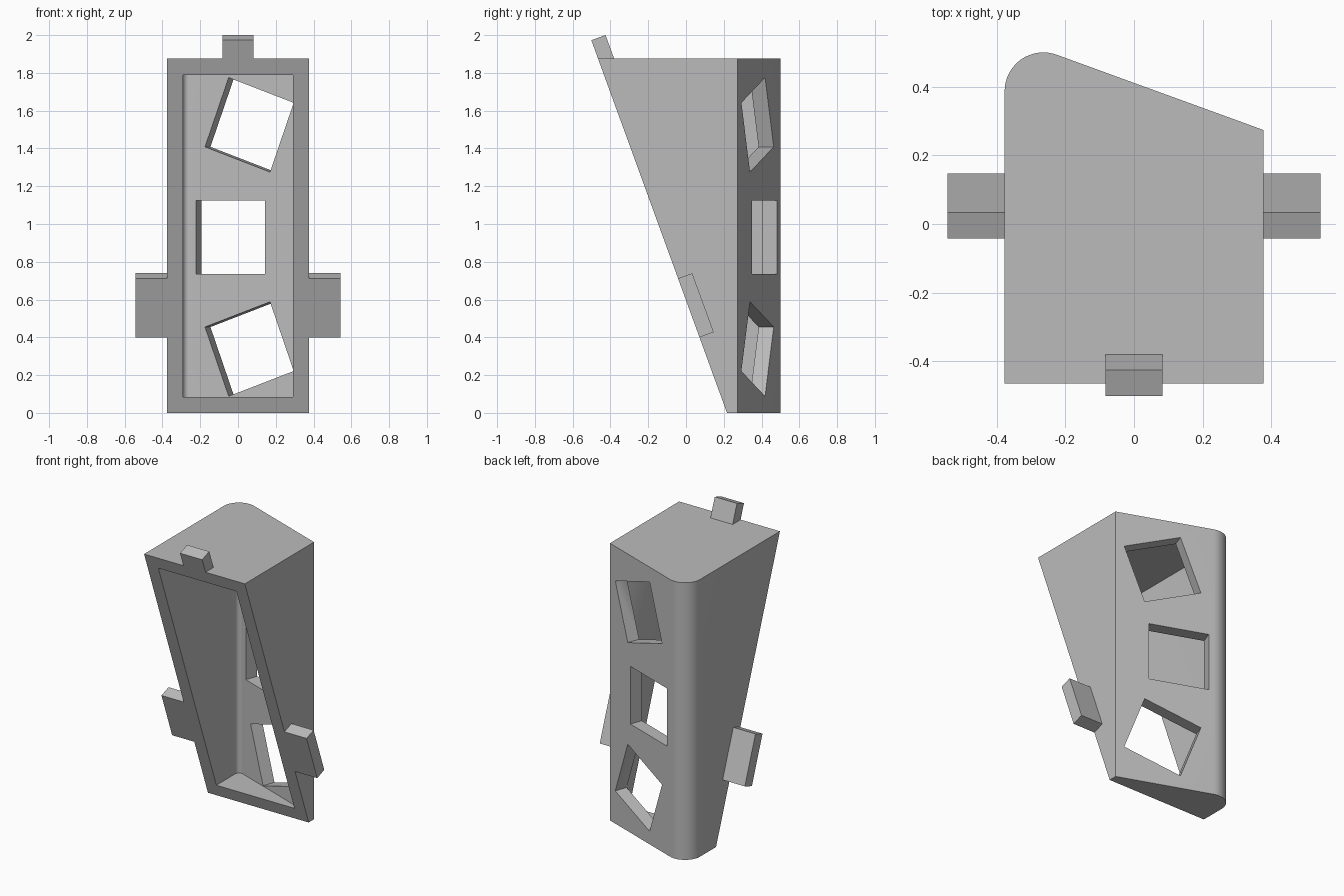
import bpy, bmesh, math
from math import sin, cos, tan, radians
from mathutils import Matrix, Vector

if "Cube" in bpy.data.objects:
    bpy.data.objects.remove(bpy.data.objects["Cube"], do_unlink=True)

TILT = radians(20)      # lean of the front plane and turn of the back wall
WALL = 0.085
HALF = 0.377            # half width of the body
TOP = 1.875
FOOT = 0.217            # y of the front plane at the floor

grey = bpy.data.materials.new("light grey")
grey.use_nodes = True
colour = (0.5, 0.5, 0.5, 1)
grey.diffuse_color = colour
grey.node_tree.nodes["Principled BSDF"].inputs["Base Color"].default_value = colour


def front_y(z):
    return FOOT - z * tan(TILT)


def loft(name, lower, upper):
    """Solid between two matching rings of points."""
    bm = bmesh.new()
    a = [bm.verts.new(p) for p in lower]
    b = [bm.verts.new(p) for p in upper]
    bm.faces.new(a)
    bm.faces.new(b)
    for i in range(len(a)):
        j = (i + 1) % len(a)
        bm.faces.new((a[i], a[j], b[j], b[i]))
    return finish(bm, name)


def finish(bm, name):
    bmesh.ops.recalc_face_normals(bm, faces=bm.faces)
    mesh = bpy.data.meshes.new(name)
    bm.to_mesh(mesh)
    bm.free()
    mesh.materials.append(grey)
    ob = bpy.data.objects.new(name, mesh)
    bpy.context.collection.objects.link(ob)
    return ob


def cut(target, cutter):
    bpy.context.view_layer.update()
    mod = target.modifiers.new("cut", 'BOOLEAN')
    mod.operation = 'DIFFERENCE'
    mod.solver = 'EXACT'
    mod.object = cutter
    bpy.context.view_layer.objects.active = target
    bpy.ops.object.modifier_apply(modifier=mod.name)


# Back outline: rounded right corner, then a wall turned by TILT
RADIUS = 0.113
CENTRE = Vector((-HALF + RADIUS, 0.5 - RADIUS))
NORMAL = Vector((sin(TILT), cos(TILT), 0))
TANGENT = CENTRE + RADIUS * NORMAL.xy


def back_y(x):
    return TANGENT.y - (x - TANGENT.x) * tan(TILT)


def outline(inset, z, y_front):
    x, r = HALF - inset, RADIUS - inset
    pts = [(-x, y_front, z)]
    for i in range(17):
        a = math.pi - i / 16 * (math.pi / 2 + TILT)
        pts.append((CENTRE.x + r * cos(a), CENTRE.y + r * sin(a), z))
    pts += [(x, back_y(x) - inset / cos(TILT), z), (x, y_front, z)]
    return pts


# Wedge body hollowed out from the front
body = loft("body", outline(0, 0, FOOT), outline(0, TOP, front_y(TOP)))
cavity = loft("cavity_cutter", outline(WALL, WALL, -1), outline(WALL, TOP - WALL, -1))
cutters = [cavity]
cut(body, cavity)

# Three square windows square to the back wall
for x, z, turn in ((0.089, 1.525, 1), (-0.011, 0.93, 0), (0.089, 0.338, -1)):
    bm = bmesh.new()
    bmesh.ops.create_cube(bm, size=1)
    middle = Vector((x, back_y(x), z)) - NORMAL * WALL / 2
    bm.transform(Matrix.Translation(middle) @ Matrix.Rotation(-TILT, 4, 'Z')
                 @ Matrix.Rotation(turn * TILT, 4, 'Y')
                 @ Matrix.Diagonal((0.39, WALL + 0.04, 0.39, 1)))
    window = finish(bm, "window_cutter")
    cut(body, window)
    cutters.append(window)

# Mounting tabs lying in the sloping front plane
THICK = 0.08
INWARD = Vector((0, cos(TILT), sin(TILT)))


def hole(x, z):
    bm = bmesh.new()
    bmesh.ops.create_cone(bm, cap_ends=True, segments=32, radius1=0.042,
                          radius2=0.042, depth=0.3)
    at = Vector((x, front_y(z), z)) + INWARD * THICK / 2
    turn = INWARD.to_track_quat('Z', 'Y').to_matrix().to_4x4()
    bm.transform(Matrix.Translation(at) @ turn)
    ob = finish(bm, "hole_cutter")
    cutters.append(ob)
    return ob


def tab(name, x0, x1, z0, z1, hole_z, flat_base=False):
    low, high = Vector((0, front_y(z0), z0)), Vector((0, front_y(z1), z1))
    low_back = low + INWARD * THICK
    if flat_base:
        low_back = low + Vector((0, THICK / cos(TILT), 0))
    ring = [low, high, high + INWARD * THICK, low_back]
    ob = loft(name, [(x0, p.y, p.z) for p in ring], [(x1, p.y, p.z) for p in ring])
    drill = hole((x0 + x1) / 2, hole_z)
    cut(ob, drill)
    return ob, drill


top_tab, top_drill = tab("top_tab", -0.083, 0.083, TOP, 1.973, 1.887, True)
cut(body, top_drill)
left_tab, _ = tab("left_tab", HALF, 0.543, 0.4, 0.712, 0.577)
right_tab, _ = tab("right_tab", -0.543, -HALF, 0.4, 0.712, 0.577)

for c in cutters:
    bpy.data.objects.remove(c, do_unlink=True)

# Smooth round corners and hole walls, crisp edges elsewhere
bpy.ops.object.select_all(action='DESELECT')
for ob in (body, top_tab, left_tab, right_tab):
    ob.select_set(True)
bpy.context.view_layer.objects.active = body
bpy.ops.object.shade_smooth_by_angle(angle=radians(30))
